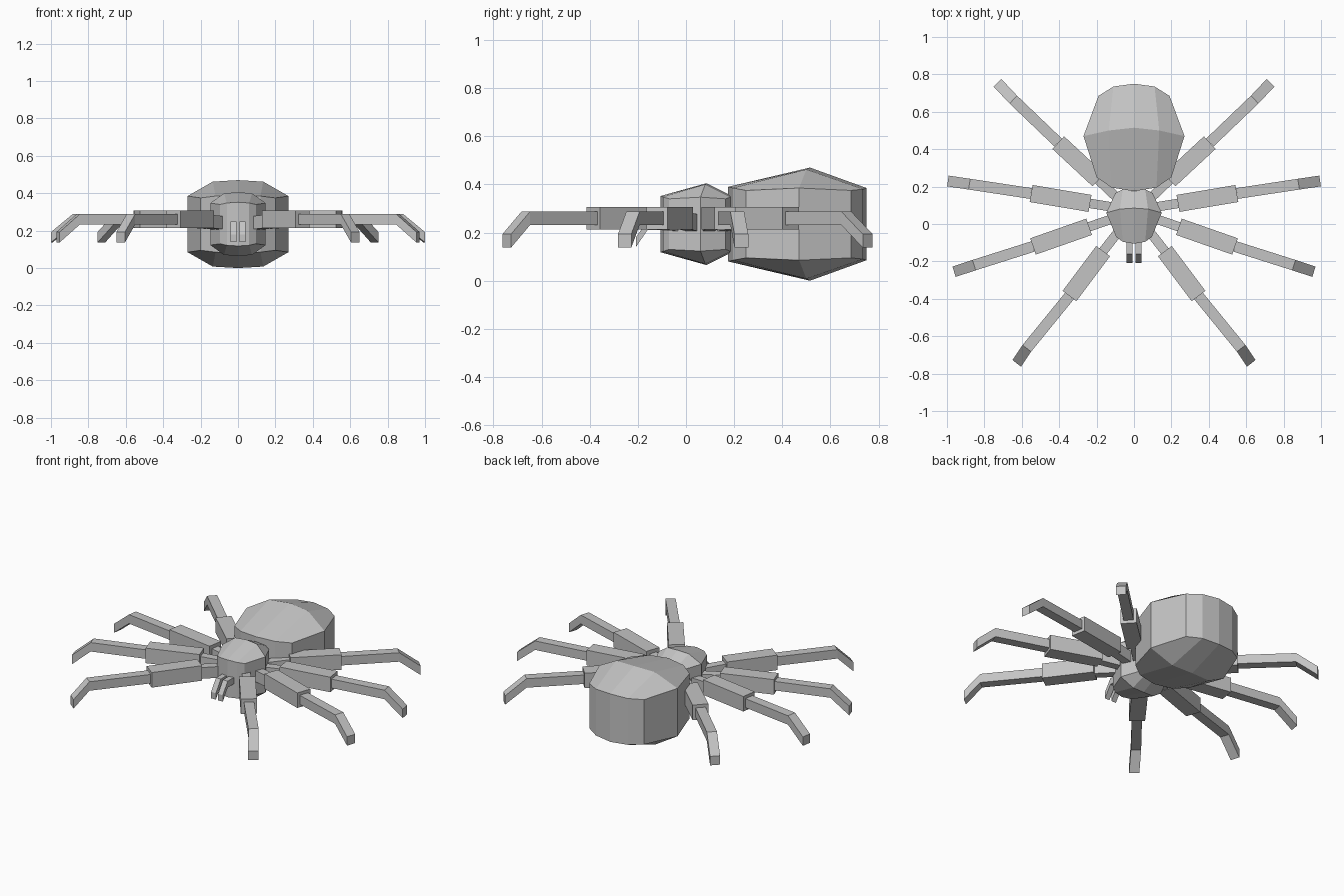
import bpy, bmesh
from mathutils import Vector

if "Cube" in bpy.data.objects:
    bpy.data.objects.remove(bpy.data.objects["Cube"])

grey = bpy.data.materials.new("spider grey")
grey.diffuse_color = (0.55, 0.55, 0.55, 1)
grey.use_nodes = True
grey.node_tree.nodes["Principled BSDF"].inputs["Base Color"].default_value = grey.diffuse_color


def finish(name, bm):
    bmesh.ops.recalc_face_normals(bm, faces=bm.faces)
    mesh = bpy.data.meshes.new(name)
    bm.to_mesh(mesh)
    bm.free()
    mesh.materials.append(grey)
    ob = bpy.data.objects.new(name, mesh)
    bpy.context.collection.objects.link(ob)
    return ob


def body_part(name, rows, mid_z):
    """Faceted shell: rows (front, middle, back) of half-profiles, mirrored in x
    and in z, with upright walls round the rim."""
    bm = bmesh.new()
    shells = []
    for side in (1, -1):
        grid = []
        for row in rows:
            full = [(-x, y, h) for x, y, h in reversed(row[1:])] + list(row)
            grid.append([bm.verts.new((x, y, mid_z + side * h)) for x, y, h in full])
        for a, b in zip(grid, grid[1:]):
            for i in range(4):
                bm.faces.new((a[i], a[i + 1], b[i + 1], b[i]))
        shells.append(grid[0] + [grid[1][-1]] + grid[2][::-1] + [grid[1][0]])
    top, low = shells
    for i in range(len(top)):
        j = (i + 1) % len(top)
        bm.faces.new((top[i], top[j], low[j], low[i]))
    return finish(name, bm)


def limb(name, sections):
    """Four-sided limb; each section is (x, y, width, z_low, z_high)."""
    bm = bmesh.new()
    start, end = Vector(sections[0][:2]), Vector(sections[-1][:2])
    d = (end - start).normalized()
    side = Vector((-d.y, d.x))
    rings = []
    for x, y, w, lo, hi in sections:
        o = side * w / 2
        rings.append([bm.verts.new(p) for p in (
            (x - o.x, y - o.y, lo), (x + o.x, y + o.y, lo),
            (x + o.x, y + o.y, hi), (x - o.x, y - o.y, hi))])
    for a, b in zip(rings, rings[1:]):
        for i in range(4):
            j = (i + 1) % 4
            bm.faces.new((a[i], a[j], b[j], b[i]))
    bm.faces.new(rings[0])
    bm.faces.new(rings[-1])
    return finish(name, bm)


# abdomen and head
body_part("abdomen", [
    [(0, 0.175, 0.155), (0.12, 0.195, 0.15), (0.20, 0.25, 0.14)],
    [(0, 0.515, 0.235), (0.135, 0.50, 0.227), (0.27, 0.47, 0.15)],
    [(0, 0.75, 0.15), (0.11, 0.735, 0.145), (0.19, 0.685, 0.14)]], 0.235)
body_part("head", [
    [(0, -0.105, 0.117), (0.06, -0.095, 0.113), (0.095, -0.07, 0.105)],
    [(0, 0.085, 0.17), (0.075, 0.08, 0.165), (0.148, 0.06, 0.112)],
    [(0, 0.19, 0.117), (0.06, 0.185, 0.113), (0.10, 0.165, 0.105)]], 0.235)

# legs: hip, thigh start, thigh end, knee, foot
legs = {
    "front": ((0.075, -0.03), (0.165, -0.145), (0.345, -0.385), (0.573, -0.665), (0.627, -0.745)),
    "front_middle": ((0.11, 0.03), (0.24, -0.015), (0.54, -0.12), (0.855, -0.22), (0.962, -0.255)),
    "back_middle": ((0.11, 0.09), (0.235, 0.11), (0.55, 0.163), (0.88, 0.213), (0.995, 0.23)),
    "back": ((0.08, 0.13), (0.19, 0.235), (0.405, 0.435), (0.645, 0.665), (0.73, 0.755)),
}
for sign, label in ((1, "right"), (-1, "left")):
    for pos, pts in legs.items():
        hip, a, b, knee, foot = [(sign * x, y) for x, y in pts]
        limb(f"{pos}_{label}_hip", [(*hip, 0.05, 0.205, 0.275), (*a, 0.05, 0.215, 0.285)])
        limb(f"{pos}_{label}_thigh", [(*a, 0.092, 0.213, 0.307), (*b, 0.092, 0.213, 0.307)])
        limb(f"{pos}_{label}_shin", [(*b, 0.058, 0.232, 0.288), (*knee, 0.058, 0.232, 0.288),
                                     (*foot, 0.058, 0.137, 0.193)])
    # fangs
    x = sign * 0.024
    limb(f"{label}_fang", [(x, -0.08, 0.033, 0.21, 0.25), (x, -0.16, 0.033, 0.21, 0.25),
                           (x, -0.208, 0.033, 0.14, 0.18)])
